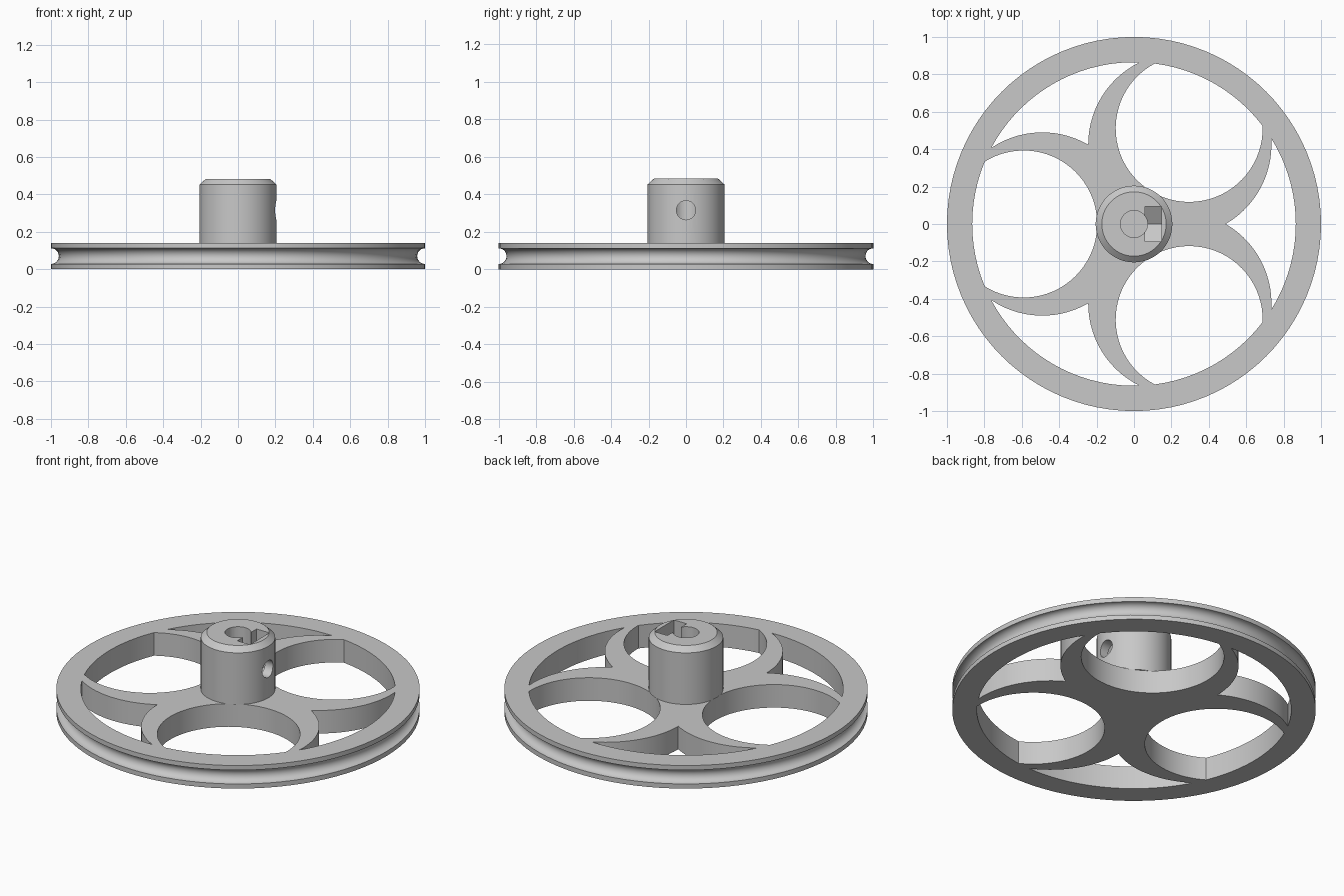
import bpy, bmesh
from math import radians, cos, sin, acos, atan2, pi, tau
from mathutils import Matrix

if "Cube" in bpy.data.objects:
    bpy.data.objects.remove(bpy.data.objects["Cube"], do_unlink=True)

PLATE_TOP, RIM_IN, HUB_TOP = 0.14, 0.865, 0.483
ACROSS = Matrix(((0, 0, 1, 0), (1, 0, 0, 0), (0, 1, 0, 0), (0, 0, 0, 1)))  # extrude along x

grey = bpy.data.materials.new("plain grey")
grey.use_nodes = True
GREY = (0.58, 0.58, 0.58, 1)
grey.diffuse_color = GREY
grey.node_tree.nodes["Principled BSDF"].inputs["Base Color"].default_value = GREY


def make_object(name, bm):
    bmesh.ops.recalc_face_normals(bm, faces=bm.faces)
    mesh = bpy.data.meshes.new(name)
    bm.to_mesh(mesh)
    bm.free()
    mesh.materials.append(grey)
    obj = bpy.data.objects.new(name, mesh)
    bpy.context.collection.objects.link(obj)
    return obj


def lathe(bm, profile, steps):
    """Spin an (r, z) profile around the z axis."""
    verts = [bm.verts.new((r, 0, z)) for r, z in profile]
    edges = [bm.edges.new(pair) for pair in zip(verts, verts[1:])]
    bmesh.ops.spin(bm, geom=verts + edges, cent=(0, 0, 0), axis=(0, 0, 1),
                   angle=tau, steps=steps)
    bmesh.ops.remove_doubles(bm, verts=bm.verts, dist=0.0001)


def arc(cx, cy, r, start, end, steps):
    """Arc points without the last one, so arcs can be chained."""
    angles = [start + (end - start) * i / steps for i in range(steps)]
    return [(cx + r * cos(a), cy + r * sin(a)) for a in angles]


def wall(bm, points, low, high, matrix=Matrix()):
    """Closed band of side faces along an outline; returns its two rings."""
    rings = [[bm.verts.new(matrix @ Matrix.Translation((x, y, z)).translation)
              for x, y in points] for z in (low, high)]
    bottom, top = rings
    for i in range(len(points)):
        bm.faces.new((bottom[i - 1], bottom[i], top[i], top[i - 1]))
    return rings


def cut(target, points, low, high, matrix=Matrix()):
    """Subtract a prism from the target."""
    bm = bmesh.new()
    for ring in wall(bm, points, low, high, matrix):
        bm.faces.new(ring)
    cutter = make_object("cutter", bm)
    mod = target.modifiers.new("cut", 'BOOLEAN')
    mod.operation, mod.solver, mod.object = 'DIFFERENCE', 'EXACT', cutter
    bpy.context.view_layer.objects.active = target
    bpy.ops.object.modifier_apply(modifier=mod.name)
    bpy.data.objects.remove(cutter, do_unlink=True)


def smooth(obj):
    bpy.ops.object.select_all(action='DESELECT')
    obj.select_set(True)
    bpy.context.view_layer.objects.active = obj
    bpy.ops.object.shade_smooth_by_angle(angle=radians(28))


# Round window, trimmed by the inside of the rim
HOLE_C, HOLE_R = 0.59, 0.393
edge = acos((HOLE_C ** 2 + RIM_IN ** 2 - HOLE_R ** 2) / (2 * HOLE_C * RIM_IN))
tip = atan2(RIM_IN * sin(edge), RIM_IN * cos(edge) - HOLE_C)
window = (arc(HOLE_C, 0, HOLE_R, tip, tau - tip, 48)
          + arc(0, 0, RIM_IN, -edge, edge, 12))

# Three-cornered gap between two neighbouring curved spokes
ARM = 0.49
third = pi / 3
edge = third - acos(RIM_IN / (2 * ARM))
cx, cy = ARM * cos(third), ARM * sin(third)
tip = atan2(RIM_IN * sin(edge) - cy, RIM_IN * cos(edge) - cx)
gap = (arc(cx, cy, ARM, tip, -third, 14) + arc(cx, -cy, ARM, third, -tip, 14)
       + arc(0, 0, RIM_IN, -edge, edge, 18))

# Wheel: grooved edge, walls of the openings, then flat faces filled around them
bm = bmesh.new()
groove = arc(1, 0.07, 0.042, -pi / 2, -3 * pi / 2, 14) + [(1, 0.112)]
lathe(bm, [(1, 0)] + groove + [(1, PLATE_TOP)], 96)
for i in range(6):
    wall(bm, window if i % 2 else gap, 0, PLATE_TOP, Matrix.Rotation(i * third, 4, 'Z'))
open_edges = [e for e in bm.edges if e.is_boundary]
for is_top in (False, True):
    loops = [e for e in open_edges if (e.verts[0].co.z > PLATE_TOP / 2) == is_top]
    bmesh.ops.triangle_fill(bm, edges=loops, use_beauty=True, normal=(0, 0, 1))
smooth(make_object("grooved_wheel", bm))

# Chamfered hub with shaft bore, nut slot and side screw hole
bm = bmesh.new()
lathe(bm, [(0, PLATE_TOP), (0.205, PLATE_TOP), (0.205, 0.453),
           (0.172, HUB_TOP), (0, HUB_TOP)], 64)
hub = make_object("hub", bm)
cut(hub, arc(0, 0, 0.072, 0, tau, 40), 0.1, 0.6)
slot = [(0, 0.205), (0.093, 0.26), (0.093, 0.6), (-0.093, 0.6), (-0.093, 0.26)]
cut(hub, slot, 0.06, 0.146, ACROSS)
cut(hub, arc(0, 0.315, 0.051, 0, tau, 32), 0, 0.3, ACROSS)
smooth(hub)
